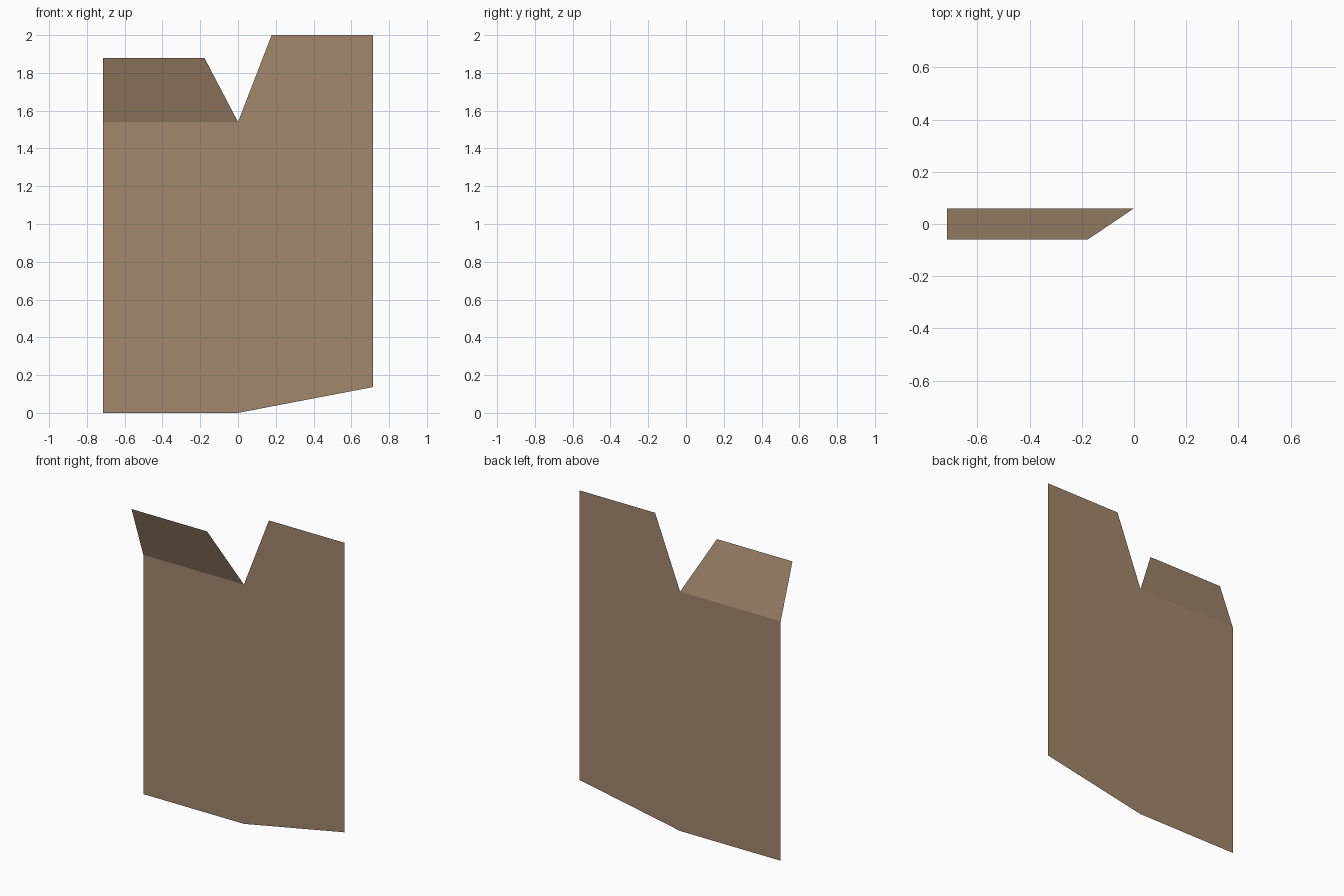
import bpy

if "Cube" in bpy.data.objects:
    bpy.data.objects.remove(bpy.data.objects["Cube"])

BACK, FRONT = 0.06, -0.06   # y of the sheet and of the flap's tip
FOLD = 1.54                 # height of the fold line
HALF = 0.716

paper = bpy.data.materials.new("brown paper")
paper.diffuse_color = (0.36, 0.245, 0.15, 1)
paper.use_nodes = True
paper.node_tree.nodes["Principled BSDF"].inputs["Base Color"].default_value = paper.diffuse_color


def flat_part(name, verts, faces):
    mesh = bpy.data.meshes.new(name)
    mesh.from_pydata(verts, [], faces)
    mesh.materials.append(paper)
    obj = bpy.data.objects.new(name, mesh)
    bpy.context.collection.objects.link(obj)
    return obj


# Sheet with notched top and torn lower edge
outline = [(-HALF, 0), (0, 0), (HALF, 0.137), (HALF, 2),
           (0.178, 2), (0, FOLD), (-HALF, FOLD)]
flat_part("paper_sheet", [(x, BACK, z) for x, z in outline],
          [(0, 1, 5, 6), (1, 2, 3, 4, 5)])

# Top left flap, bent forward along the fold
flat_part("folded_flap",
          [(-HALF, BACK, FOLD), (0, BACK, FOLD),
           (-0.178, FRONT, 1.88), (-HALF, FRONT, 1.88)], [(0, 1, 2, 3)])

# Uneven ruled strips lying just on the front of the sheet (upper edge points)
strips = [
    [(-0.66, 1.40), (0.19, 1.355), (0.573, 1.40)],
    [(-0.66, 1.16), (-0.04, 1.165)],
    [(-0.66, 0.922), (-0.203, 0.948), (0.573, 0.925)],
    [(-0.66, 0.684), (0.146, 0.688)],
    [(-0.66, 0.433), (-0.288, 0.43)],
]
for n, path in enumerate(strips, 1):
    y = BACK - 0.003
    verts = [(x, y, z - d) for x, z in path for d in (0.135, 0)]
    faces = [(2 * i, 2 * i + 2, 2 * i + 3, 2 * i + 1)
             for i in range(len(path) - 1)]
    flat_part(f"ruled_strip_{n}", verts, faces)
